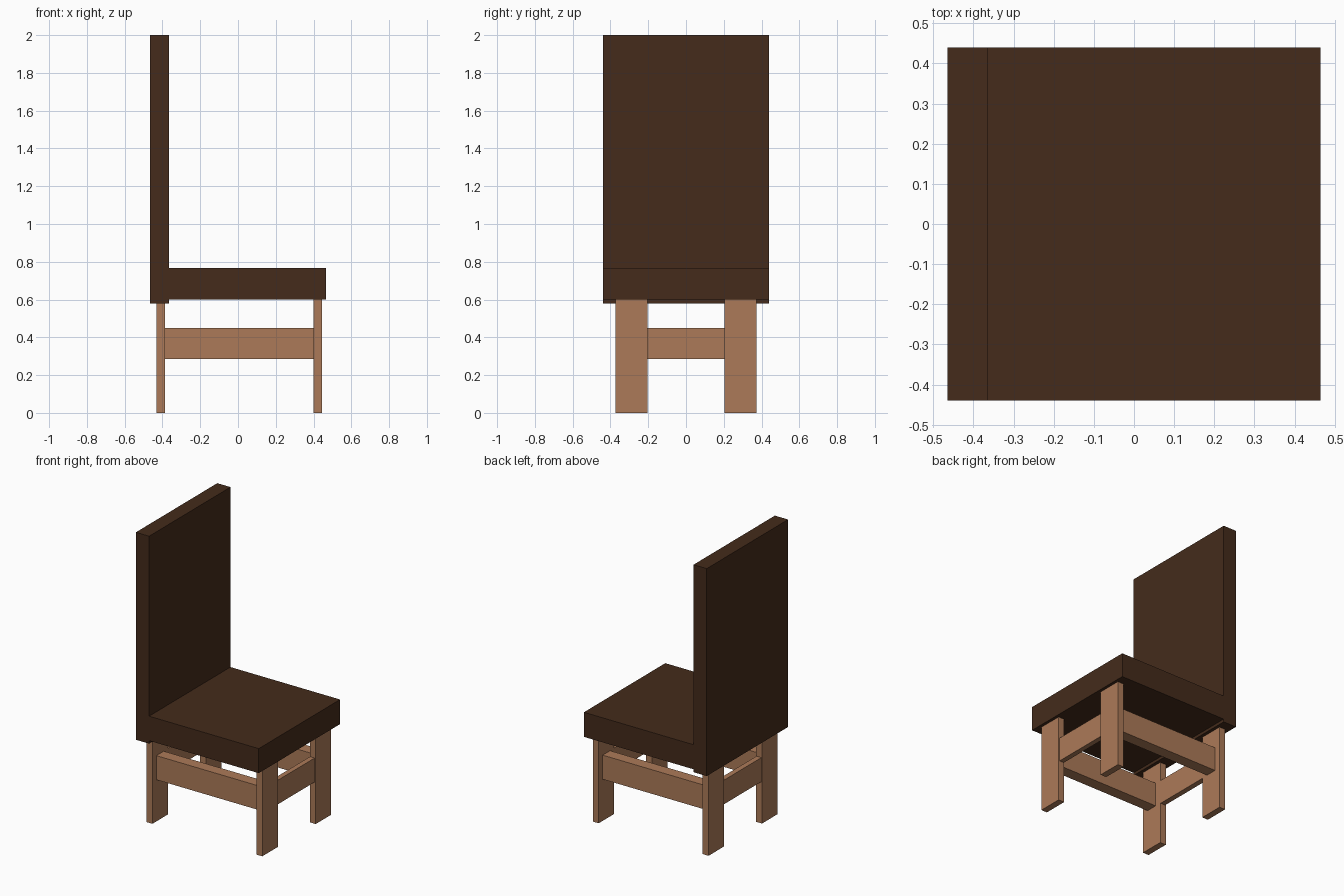
import bpy

if "Cube" in bpy.data.objects:
    bpy.data.objects.remove(bpy.data.objects["Cube"])


def material(name, rgb):
    mat = bpy.data.materials.new(name)
    mat.diffuse_color = (*rgb, 1)
    mat.use_nodes = True
    mat.node_tree.nodes["Principled BSDF"].inputs["Base Color"].default_value = mat.diffuse_color
    return mat


DARK = material("dark_wood", (0.058, 0.024, 0.011))
LIGHT = material("light_wood", (0.413, 0.195, 0.098))


def box(name, x, y, z, mat):
    """Box from (min, max) ranges on each axis."""
    centre = [(a + b) / 2 for a, b in (x, y, z)]
    size = [b - a for a, b in (x, y, z)]
    bpy.ops.mesh.primitive_cube_add(size=1, location=centre)
    ob = bpy.context.object
    ob.name = name
    ob.scale = size
    bpy.ops.object.transform_apply(location=False, rotation=False, scale=True)
    ob.data.materials.append(mat)
    return ob


# Seat and tall backrest
box("seat", (-0.365, 0.465), (-0.44, 0.44), (0.60, 0.768), DARK)
box("backrest", (-0.465, -0.365), (-0.44, 0.44), (0.58, 2.0), DARK)

# Legs and the side rails joining them
for side, s in (("left", -1), ("right", 1)):
    leg_y = sorted((s * 0.205, s * 0.373))
    box(f"{side}_back_leg", (-0.432, -0.387), leg_y, (0, 0.60), LIGHT)
    box(f"{side}_front_leg", (0.40, 0.445), leg_y, (0, 0.60), LIGHT)
    box(f"{side}_side_rail", (-0.387, 0.40), sorted((s * 0.25, s * 0.33)),
        (0.285, 0.45), LIGHT)

# Cross rails between the leg pairs
for name, x in (("back_rail", (-0.427, -0.39)), ("front_rail", (0.402, 0.437))):
    box(name, x, (-0.205, 0.205), (0.285, 0.45), LIGHT)
